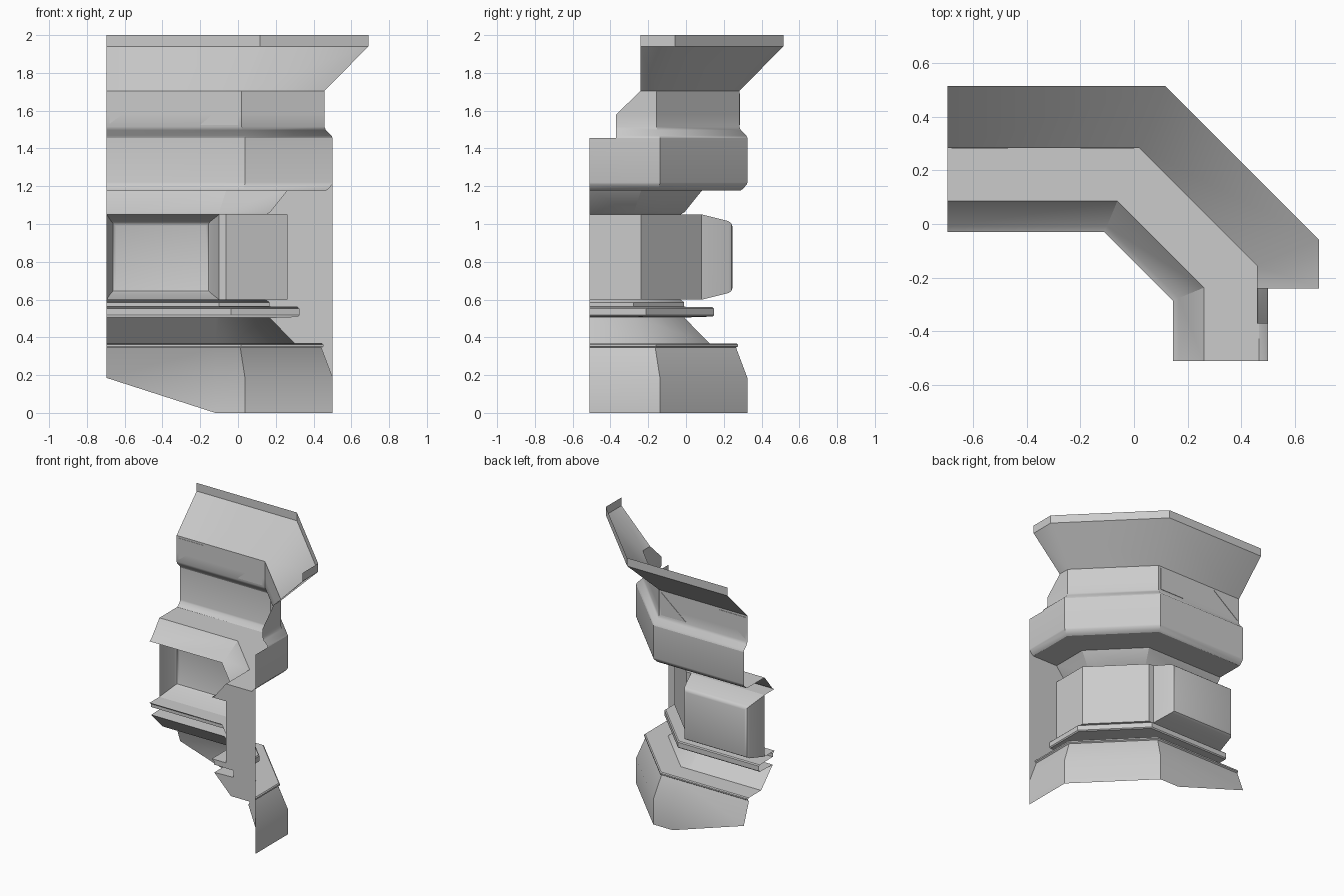
import bpy, bmesh, math

if "Cube" in bpy.data.objects:
    bpy.data.objects.remove(bpy.data.objects["Cube"])

# Plan path: runs along x, turns 45 degrees, turns again and runs along -y
B1, B2 = (-0.11, -0.03), (0.145, -0.285)
T = math.tan(math.radians(22.5))
LEFT, FRONT = -0.695, -0.51


def make(name, verts, faces, angle=32):
    me = bpy.data.meshes.new(name)
    me.from_pydata(verts, [], faces)
    bm = bmesh.new()
    bm.from_mesh(me)
    bmesh.ops.remove_doubles(bm, verts=bm.verts, dist=0.0005)
    bm.to_mesh(me)
    bm.free()
    ob = bpy.data.objects.new(name, me)
    bpy.context.collection.objects.link(ob)
    bpy.ops.object.select_all(action='DESELECT')
    bpy.context.view_layer.objects.active = ob
    ob.select_set(True)
    bpy.ops.object.shade_smooth_by_angle(angle=math.radians(angle))
    return ob


def sweep(name, profile, x0=LEFT, end=lambda z: FRONT, cut=None):
    """Sweep (offset, z) points along the path with mitred bends."""
    secs = []
    if cut:   # sloping trim at the bottom of the left end
        secs.append([(x0, B1[1] + d, max(z, cut[1])) for d, z in profile])
        secs.append([(cut[0], B1[1] + d, z) for d, z in profile])
    else:
        secs.append([(x0, B1[1] + d, z) for d, z in profile])
    secs.append([(B1[0] + d * T, B1[1] + d, z) for d, z in profile])
    secs.append([(B2[0] + d, B2[1] + d * T, z) for d, z in profile])
    secs.append([(B2[0] + d, end(z), z) for d, z in profile])
    n = len(profile)
    faces = [(s * n + i, s * n + i + 1, (s + 1) * n + i + 1, (s + 1) * n + i)
             for s in range(len(secs) - 1) for i in range(n - 1)]
    return make(name, [v for s in secs for v in s], faces)


# Profiles as (offset from path, height)
plinth = [(0.355, 0), (0.355, 0.185), (0.295, 0.345), (0.305, 0.352), (0.305, 0.362),
          (0.298, 0.368), (0.155, 0.368), (0.02, 0.505)]
shelf = [(0.02, 0.505), (0.17, 0.51), (0.177, 0.517), (0.177, 0.553), (0.17, 0.56),
         (0.02, 0.562), (0.02, 0.585), (0.0, 0.6), (0.115, 0.6)]
block = [(0.115, 0.6), (0.115, 1.05)]
cornice = [(0.115, 1.05), (0.0, 1.05), (0.022, 1.062), (0.115, 1.178), (0.32, 1.178),
           (0.333, 1.187), (0.352, 1.21), (0.355, 1.22), (0.355, 1.455)]
collar = [(0.355, 1.455), (0.35, 1.468), (0.32, 1.497), (0.313, 1.515), (0.313, 1.58),
          (0.313, 1.705), (0.545, 1.94), (0.545, 2.0)]

sweep("plinth", plinth, cut=(-0.12, 0.185))
sweep("shelf", shelf)
sweep("block_wall", block, x0=-0.10)
sweep("cornice", cornice)
sweep("collar_and_flare", collar,
      end=lambda z: min(-0.24, max(-0.37, -0.37 + (z - 1.58) * 1.04)))

# Flat cap closing the recess at the front end
outline = [(B2[0] + d, FRONT, z) for d, z in plinth[1:] + shelf + block + cornice[:-1]]
make("end_cap", outline, [tuple(range(len(outline)))])

# Raised hollow panel on the long side: rings of (y, x0, x1, z0, z1)
rings = [(0.085, LEFT, -0.10, 0.60, 1.05), (0.225, -0.672, -0.145, 0.635, 1.015),
         (0.24, -0.662, -0.155, 0.645, 1.003), (0.245, -0.645, -0.17, 0.66, 0.99)]
v = [p for y, a, b, c, d in rings for p in ((a, y, c), (b, y, c), (b, y, d), (a, y, d))]
f = [(r * 4 + i, r * 4 + (i + 1) % 4, r * 4 + 4 + (i + 1) % 4, r * 4 + 4 + i)
     for r in range(3) for i in range(4)] + [(12, 13, 14, 15)]
make("raised_panel", v, f)

# Thin triangular inlays on the collar
for k, tri in enumerate([[(-0.68, 1.53), (-0.68, 1.69), (-0.47, 1.69)],
                         [(-0.20, 1.525), (0.0, 1.525), (0.0, 1.69)]]):
    pts = [(x, y, z) for y in (0.281, 0.286) for x, z in tri]
    make(f"collar_inlay_{k + 1}", pts, [(0, 1, 2), (3, 5, 4), (0, 1, 4, 3), (1, 2, 5, 4), (2, 0, 3, 5)])

# Consistent normals, facing the convex side
for ob in bpy.data.objects:
    bm = bmesh.new()
    bm.from_mesh(ob.data)
    bmesh.ops.recalc_face_normals(bm, faces=bm.faces)
    total = sum((f.normal.x + f.normal.y) * f.calc_area() for f in bm.faces)
    if total < -1e-6:
        bmesh.ops.reverse_faces(bm, faces=bm.faces)
    bm.to_mesh(ob.data)
    bm.free()
